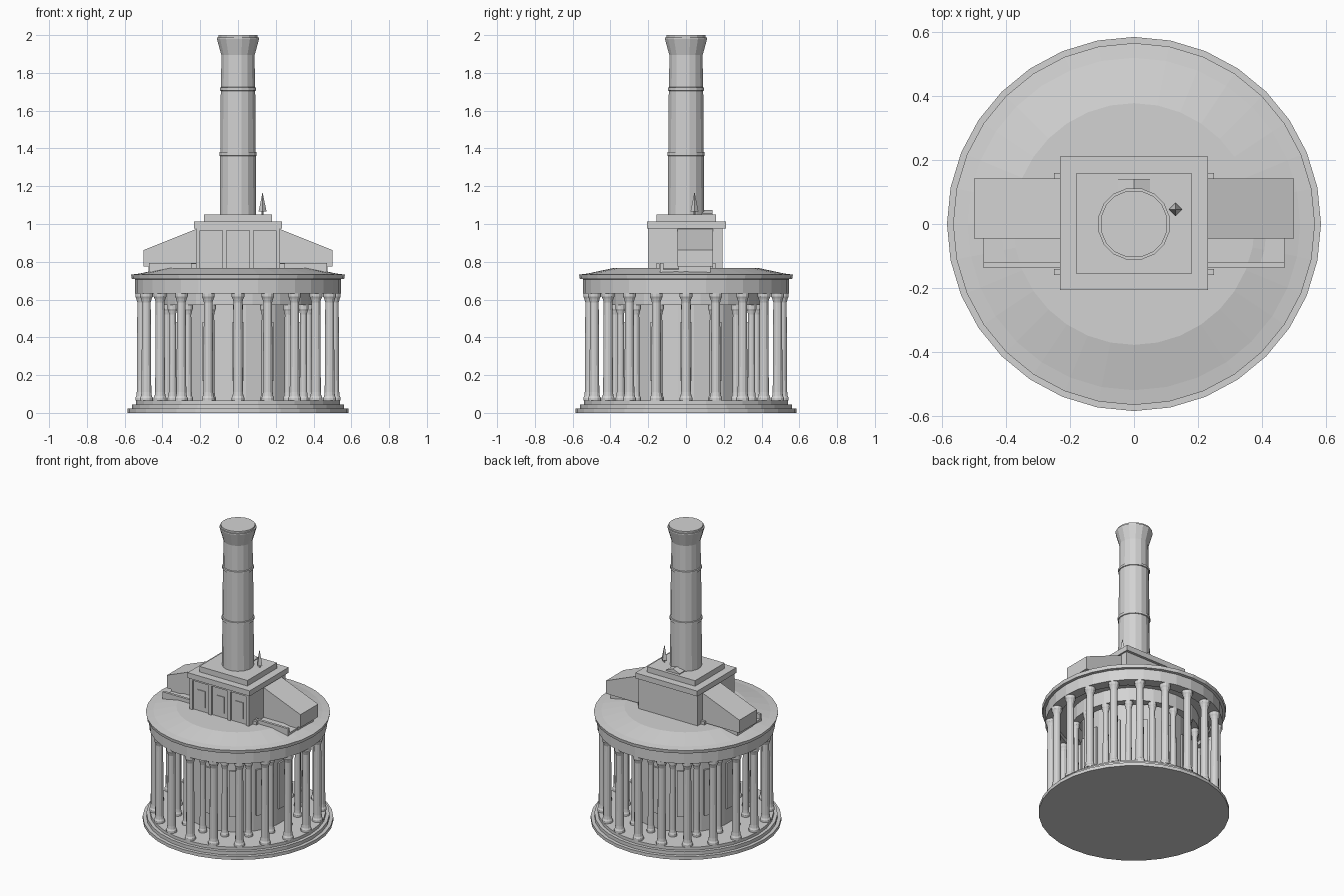
import bpy, bmesh
from math import sin, cos, pi, radians
from mathutils import Matrix

cube = bpy.data.objects.get("Cube")
if cube:
    bpy.data.objects.remove(cube, do_unlink=True)

stone = bpy.data.materials.new("grey stone")
stone.use_nodes = True
colour = (0.65, 0.65, 0.65, 1)
stone.diffuse_color = colour
stone.node_tree.nodes["Principled BSDF"].inputs["Base Color"].default_value = colour


def finish(name, bm):
    bmesh.ops.recalc_face_normals(bm, faces=bm.faces)
    mesh = bpy.data.meshes.new(name)
    bm.to_mesh(mesh)
    bm.free()
    mesh.materials.append(stone)
    obj = bpy.data.objects.new(name, mesh)
    bpy.context.collection.objects.link(obj)
    return obj


def lathe(name, profile, sides, x=0, y=0, closed=False, turn=0):
    """Turn (radius, height) points about z, capped unless the profile is a loop."""
    bm = bmesh.new()
    rings = [[bm.verts.new((x + r * cos(turn + 2 * pi * i / sides),
                            y + r * sin(turn + 2 * pi * i / sides), z))
              for i in range(sides)] for r, z in profile]
    pairs = list(zip(rings, rings[1:]))
    if closed:
        pairs.append((rings[-1], rings[0]))
    else:
        bm.faces.new(rings[0])
        bm.faces.new(rings[-1])
    for a, b in pairs:
        for i in range(sides):
            j = (i + 1) % sides
            bm.faces.new((a[i], a[j], b[j], b[i]))
    return finish(name, bm)


def box(name, x0, x1, y0, y1, z0, z1):
    bm = bmesh.new()
    bmesh.ops.create_cube(bm, size=1)
    bm.transform(Matrix.Translation(((x0 + x1) / 2, (y0 + y1) / 2, (z0 + z1) / 2))
                 @ Matrix.Diagonal((x1 - x0, y1 - y0, z1 - z0, 1)))
    return finish(name, bm)


def extrude_y(name, outline, y0, y1):
    bm = bmesh.new()
    face = bm.faces.new([bm.verts.new((x, y0, z)) for x, z in outline])
    new = bmesh.ops.extrude_face_region(bm, geom=[face])["geom"]
    bmesh.ops.translate(bm, vec=(0, y1 - y0, 0),
                        verts=[v for v in new if isinstance(v, bmesh.types.BMVert)])
    return finish(name, bm)


def column_ring(name, count, radius, top, r):
    for i in range(count):
        a = 2 * pi * i / count
        lathe(name, [(r * 1.3, 0.065), (r * 1.3, 0.08), (r * 1.1, 0.09), (r, 0.11),
                     (r * 0.88, top - 0.05), (r * 1.1, top - 0.03),
                     (r * 1.3, top - 0.02), (r * 1.3, top)],
              12, radius * sin(a), -radius * cos(a))


# Stepped round base
lathe("base_steps", [(0.585, 0), (0.585, 0.022), (0.562, 0.022), (0.562, 0.045),
                     (0.54, 0.045), (0.54, 0.065)], 32)

# Two rings of columns
column_ring("outer_column", 20, 0.51, 0.635, 0.026)
column_ring("inner_column", 16, 0.375, 0.57, 0.02)

# Round hall with upright panels
lathe("hall", [(0.32, 0.06), (0.32, 0.67)], 24, turn=radians(7.5))
for i in range(12):
    panel = box("hall_panel", -0.028, 0.028, -0.328, -0.31, 0.17, 0.48)
    panel.rotation_euler.z = i * pi / 6

# Ring beams, cornice and shallow roof
lathe("inner_beam", [(0.35, 0.57), (0.4, 0.57), (0.4, 0.67), (0.35, 0.67)],
      32, closed=True)
lathe("ring_beam", [(0.475, 0.633), (0.545, 0.633), (0.545, 0.71), (0.475, 0.71)],
      32, closed=True)
lathe("round_roof", [(0.5, 0.66), (0.53, 0.705), (0.562, 0.71), (0.566, 0.732),
                     (0.52, 0.738), (0.378, 0.768)], 32)

# Square upper block with front pilasters
box("upper_block", -0.222, 0.222, -0.188, 0.193, 0.75, 0.985)
for x in (-0.211, -0.071, 0.071, 0.211):
    box("pilaster", x - 0.011, x + 0.011, -0.2, -0.18, 0.75, 0.98)
box("pilaster_beam", -0.222, 0.222, -0.2, -0.18, 0.965, 0.98)
for x in (-0.141, 0, 0.141):
    box("wall_panel", x - 0.03, x + 0.03, -0.193, -0.18, 0.8, 0.91)
box("attic_slab", -0.232, 0.232, -0.207, 0.211, 0.977, 1.013)
box("chimney_plinth", -0.18, 0.18, -0.156, 0.16, 1.01, 1.05)

# Side wings, terraces and corner blocks
for s in (-1, 1):
    extrude_y("wing", [(s * 0.21, 0.775), (s * 0.21, 0.978),
                       (s * 0.5, 0.862), (s * 0.5, 0.775)], -0.046, 0.143)
    box("wing_base", *sorted((s * 0.2, s * 0.475)), -0.04, 0.13, 0.73, 0.78)
    box("terrace", *sorted((s * 0.2, s * 0.47)), -0.12, -0.04, 0.73, 0.76)
    box("terrace_parapet", *sorted((s * 0.2, s * 0.47)), -0.137, -0.12, 0.73, 0.793)
    for y in (-0.15, 0.15):
        box("corner_block", *sorted((s * 0.21, s * 0.25)), y - 0.009, y + 0.009,
            0.75, 0.79)

# Banded chimney with flared top
lathe("chimney", [(0.098, 1.05), (0.096, 1.36), (0.101, 1.362), (0.101, 1.38),
                  (0.095, 1.382), (0.093, 1.705), (0.098, 1.707), (0.098, 1.722),
                  (0.091, 1.724), (0.09, 1.895), (0.114, 1.98), (0.114, 1.988),
                  (0.106, 1.988), (0.106, 2.0)], 16, turn=radians(11.25))
extrude_y("chimney_gable", [(-0.05, 1.045), (0.05, 1.045), (0.05, 1.055),
                            (0, 1.075), (-0.05, 1.055)], 0.06, 0.14)

# Small pointed finial
lathe("finial", [(0.006, 1.045), (0.006, 1.065), (0.021, 1.066), (0.001, 1.165)],
      4, 0.13, 0.045)
